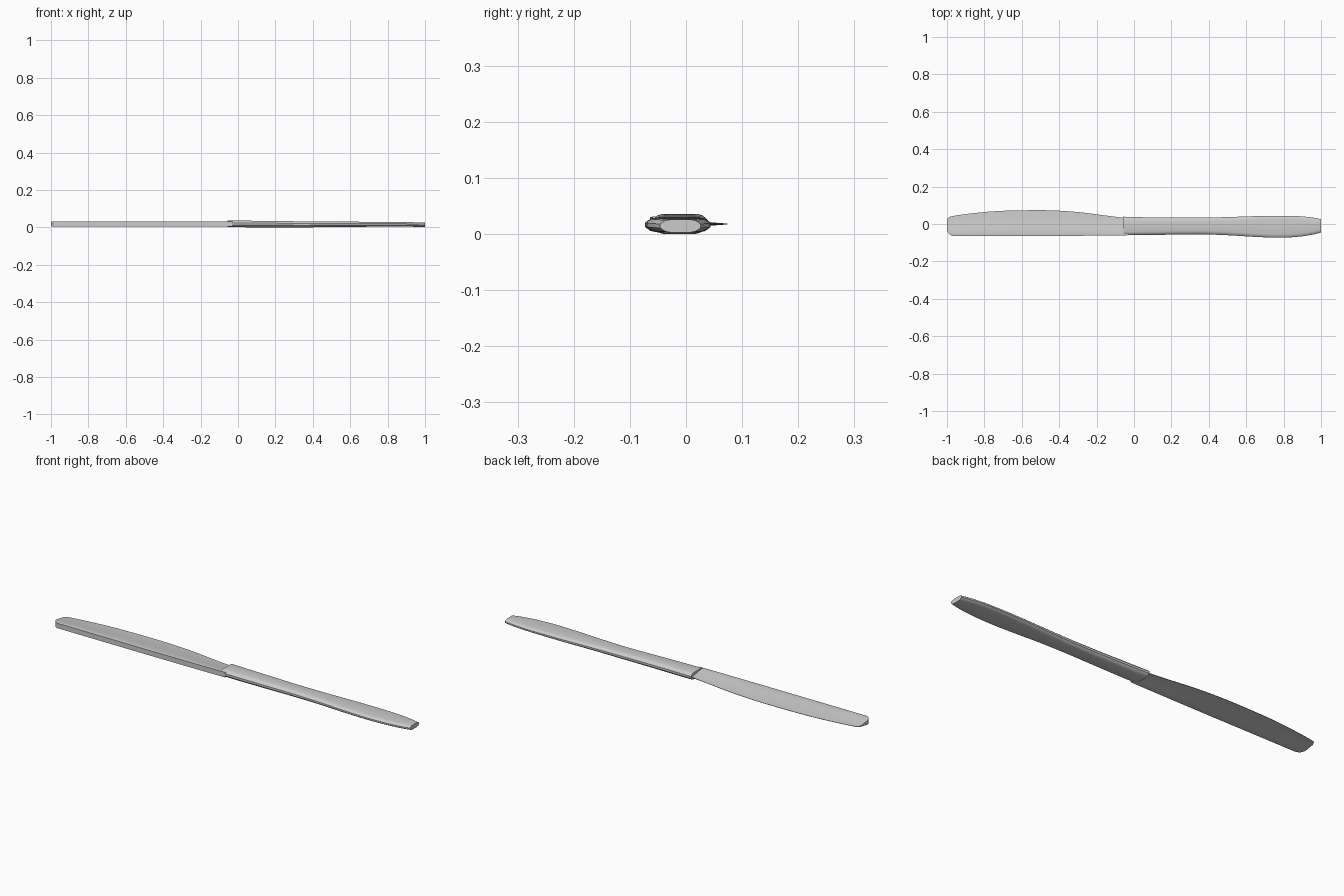
import bpy, bmesh

if "Cube" in bpy.data.objects:
    bpy.data.objects.remove(bpy.data.objects["Cube"])


def spline(keys, x):
    """Smooth (Hermite) interpolation of rows (x, a, b, ...)."""
    n = len(keys)
    i = 0
    while i < n - 2 and x > keys[i + 1][0]:
        i += 1
    k0, k1 = keys[i], keys[i + 1]
    p, q = keys[max(i - 1, 0)], keys[min(i + 2, n - 1)]
    d = k1[0] - k0[0]
    t = (x - k0[0]) / d
    out = []
    for c in range(1, len(k0)):
        m0 = (k1[c] - p[c]) / (k1[0] - p[0]) * d
        m1 = (q[c] - k0[c]) / (q[0] - k0[0]) * d
        out.append((2*t**3 - 3*t*t + 1) * k0[c] + (t**3 - 2*t*t + t) * m0
                   + (3*t*t - 2*t**3) * k1[c] + (t**3 - t*t) * m1)
    return out


def loft(name, rings):
    """Skin a list of equal-length rings and cap both ends."""
    bm = bmesh.new()
    vs = [[bm.verts.new(p) for p in r] for r in rings]
    n = len(vs[0])
    for a, b in zip(vs, vs[1:]):
        for i in range(n):
            j = (i + 1) % n
            bm.faces.new((a[i], a[j], b[j], b[i]))
    bm.faces.new(vs[0])
    bm.faces.new(vs[-1])
    bmesh.ops.recalc_face_normals(bm, faces=bm.faces)
    me = bpy.data.meshes.new(name)
    bm.to_mesh(me)
    bm.free()
    ob = bpy.data.objects.new(name, me)
    bpy.context.collection.objects.link(ob)
    bpy.ops.object.select_all(action='DESELECT')
    ob.select_set(True)
    bpy.context.view_layer.objects.active = ob
    bpy.ops.object.shade_smooth_by_angle(angle=0.6)
    return ob


# Blade: thick spine on -y, thin cutting edge on +y; rows are x, spine y, edge y
tip = [(-1.0, -0.03, 0.018), (-0.995, -0.044, 0.031), (-0.987, -0.055, 0.038), (-0.972, -0.064, 0.042)]
outline = [(-0.972, -0.064, 0.042), (-0.9, -0.064, 0.053), (-0.75, -0.064, 0.068),
           (-0.6, -0.064, 0.073), (-0.45, -0.064, 0.073), (-0.3, -0.063, 0.064),
           (-0.15, -0.062, 0.045), (-0.03, -0.060, 0.030)]
# Half thickness as a function of the fraction from spine to edge
wedge = [(0, 0.0125), (0.1, 0.0135), (0.25, 0.012), (0.5, 0.0075), (0.75, 0.0035), (1.0, 0.0008)]
STEPS = 14
blade_rows = [(x, s, e) for x, s, e in tip]
for i in range(1, 33):
    x = -0.972 + 0.942 * i / 32
    blade_rows.append((x, *spline(outline, x)))
rings = []
for x, s, e in blade_rows:
    full = max(e, 0.042)
    upper = []
    for k in range(STEPS + 1):
        y = s + (e - s) * k / STEPS
        f = min(1, max(0, (y + 0.064) / (full + 0.064)))
        upper.append((y, spline(wedge, f)[0]))
    rings.append([(x, y, 0.018 + h) for y, h in upper] + [(x, y, 0.018 - h) for y, h in reversed(upper)])
loft("blade", rings)

# Handle: flattened bar with chamfered sides; rows are x, y min, y max, z min, z max
handle = [(-0.055, -0.060, 0.039, 0.003, 0.036), (0.0, -0.060, 0.037, 0.001, 0.036),
          (0.2, -0.057, 0.034, 0.000, 0.034), (0.35, -0.055, 0.034, 0.000, 0.032),
          (0.5, -0.060, 0.037, 0.002, 0.031), (0.65, -0.069, 0.042, 0.003, 0.030),
          (0.78, -0.073, 0.044, 0.004, 0.029), (0.88, -0.068, 0.042, 0.004, 0.028),
          (0.96, -0.056, 0.034, 0.003, 0.027), (1.0, -0.046, 0.026, 0.003, 0.026)]
# One quarter of the cross-section: inset from side, fraction of half height
quarter = [(0.0, 0.3), (0.005, 0.62), (0.010, 0.86), (0.019, 1.0)]
rings = []
for i in range(41):
    x = -0.055 + 1.055 * i / 40
    y0, y1, z0, z1 = spline(handle, x)
    zc, h = (z0 + z1) / 2, (z1 - z0) / 2
    ring = [(x, y1 - d, zc + h * f) for d, f in quarter]
    ring += [(x, y0 + d, zc + h * f) for d, f in reversed(quarter)]
    ring += [(x, y0 + d, zc - h * f) for d, f in quarter]
    ring += [(x, y1 - d, zc - h * f) for d, f in reversed(quarter)]
    rings.append(ring)
loft("handle", rings)
